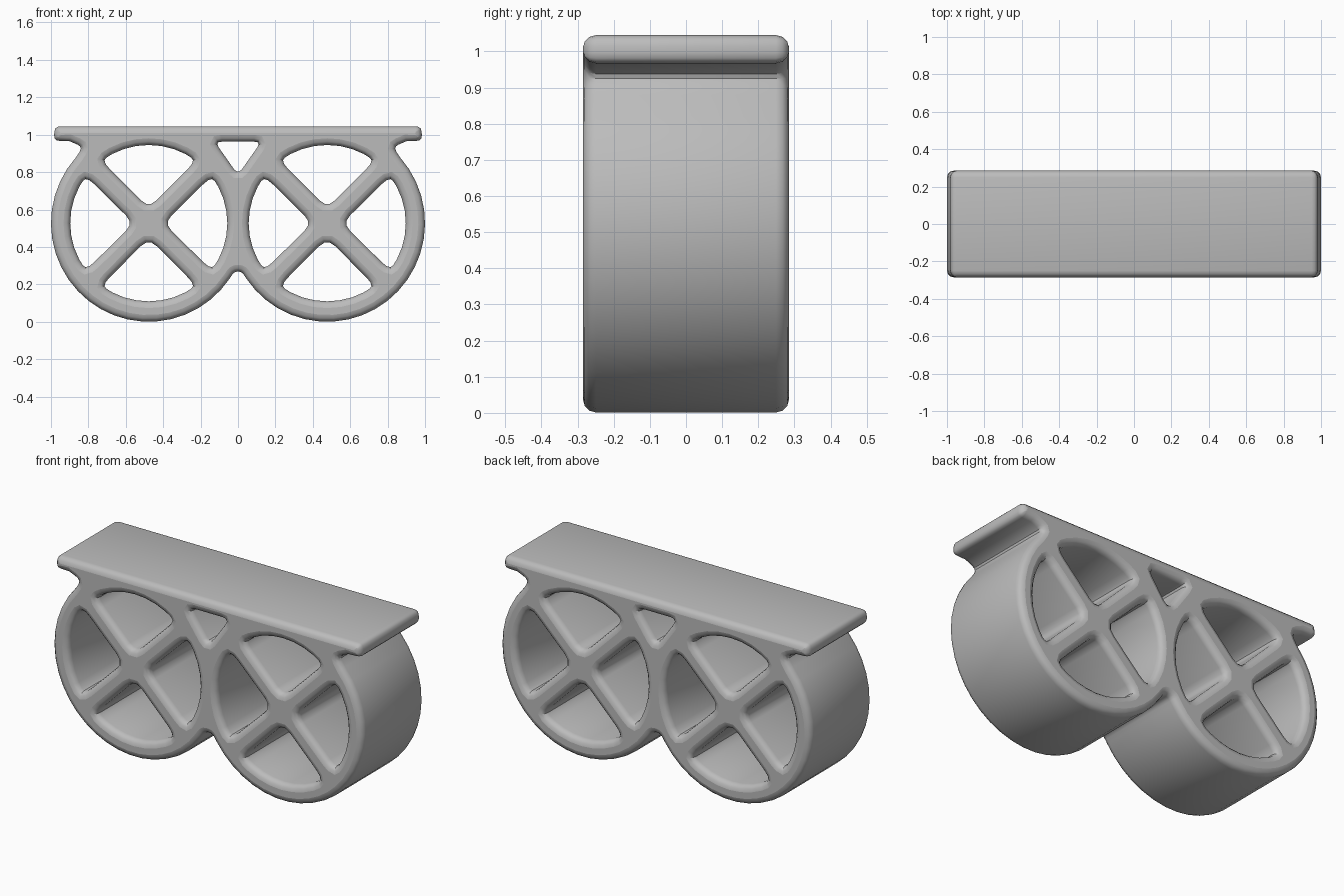
import bpy
from math import cos, sin, radians, pi
from mathutils import Vector

default_cube = bpy.data.objects.get("Cube")
if default_cube:
    bpy.data.objects.remove(default_cube, do_unlink=True)

CENTRE_X, CENTRE_Z = 0.477, 0.527   # middle of the right ring
HALF_DEPTH, EDGE = 0.285, 0.036     # overall half depth and edge rounding

grey = bpy.data.materials.new("plain grey")
grey.use_nodes = True
colour = (0.5, 0.5, 0.5, 1)
grey.diffuse_color = colour
grey.node_tree.nodes["Principled BSDF"].inputs["Base Color"].default_value = colour


def arc(radius_x, radius_z, start, end, steps):
    angles = [radians(start + (end - start) * i / steps) for i in range(steps + 1)]
    return [Vector((CENTRE_X + radius_x * cos(a), CENTRE_Z + radius_z * sin(a)))
            for a in angles]


def rounded(points, size):
    """Replace every corner of a closed loop by a short curve."""
    result = []
    for i, p in enumerate(points):
        before, after = points[i - 1] - p, points[(i + 1) % len(points)] - p
        a = p + before.normalized() * min(size, before.length * 0.45)
        b = p + after.normalized() * min(size, after.length * 0.45)
        if before.angle(after) > radians(155):
            result.append(p)
            continue
        for t in (0, 0.33, 0.67, 1):
            result.append(a * (1 - t) ** 2 + p * 2 * t * (1 - t) + b * t ** 2)
    return result


def mirrored(points):
    return [Vector((-p.x, p.y)) for p in reversed(points)]


def add_loop(curve, points):
    spline = curve.splines.new("POLY")
    spline.points.add(len(points) - 1)
    for target, p in zip(spline.points, points):
        target.co = (p.x, p.y, 0, 1)
    spline.use_cyclic_u = True


curve = bpy.data.curves.new("double_ring_stand", "CURVE")
curve.dimensions = "2D"
curve.fill_mode = "BOTH"
curve.extrude = HALF_DEPTH - EDGE
curve.bevel_depth = EDGE
curve.bevel_resolution = 2
curve.offset = -EDGE

# Outline: deck edge, flared neck, ring, and the dip between the rings
deck_edge = [Vector(p) for p in ((0.98, 1.045), (0.985, 0.968), (0.9, 0.965), (0.83, 0.935))]
half = deck_edge + arc(0.523, 0.527, 42, -146, 22) + [Vector((0.02, 0.268))]
add_loop(curve, rounded(half + mirrored(half), 0.03))

# Four wedge openings in each ring, leaving crossed struts
for direction in (0, 90, 180, 270):
    apex = Vector((CENTRE_X + 0.08 * cos(radians(direction)),
                   CENTRE_Z + 0.08 * sin(radians(direction))))
    wedge = rounded([apex] + arc(0.42, 0.418, direction - 37, direction + 37, 8), 0.06)
    add_loop(curve, wedge)
    add_loop(curve, mirrored(wedge))

# Small triangular opening under the deck
triangle = [Vector(p) for p in ((-0.125, 0.963), (0, 0.785), (0.125, 0.963))]
add_loop(curve, rounded(triangle, 0.04))

stand = bpy.data.objects.new("double_ring_stand", curve)
bpy.context.collection.objects.link(stand)
stand.rotation_euler.x = pi / 2
curve.materials.append(grey)

# Turn into a mesh with soft rounded edges
bpy.ops.object.select_all(action="DESELECT")
stand.select_set(True)
bpy.context.view_layer.objects.active = stand
bpy.ops.object.convert(target="MESH")
bpy.ops.object.shade_smooth_by_angle(angle=radians(35))
